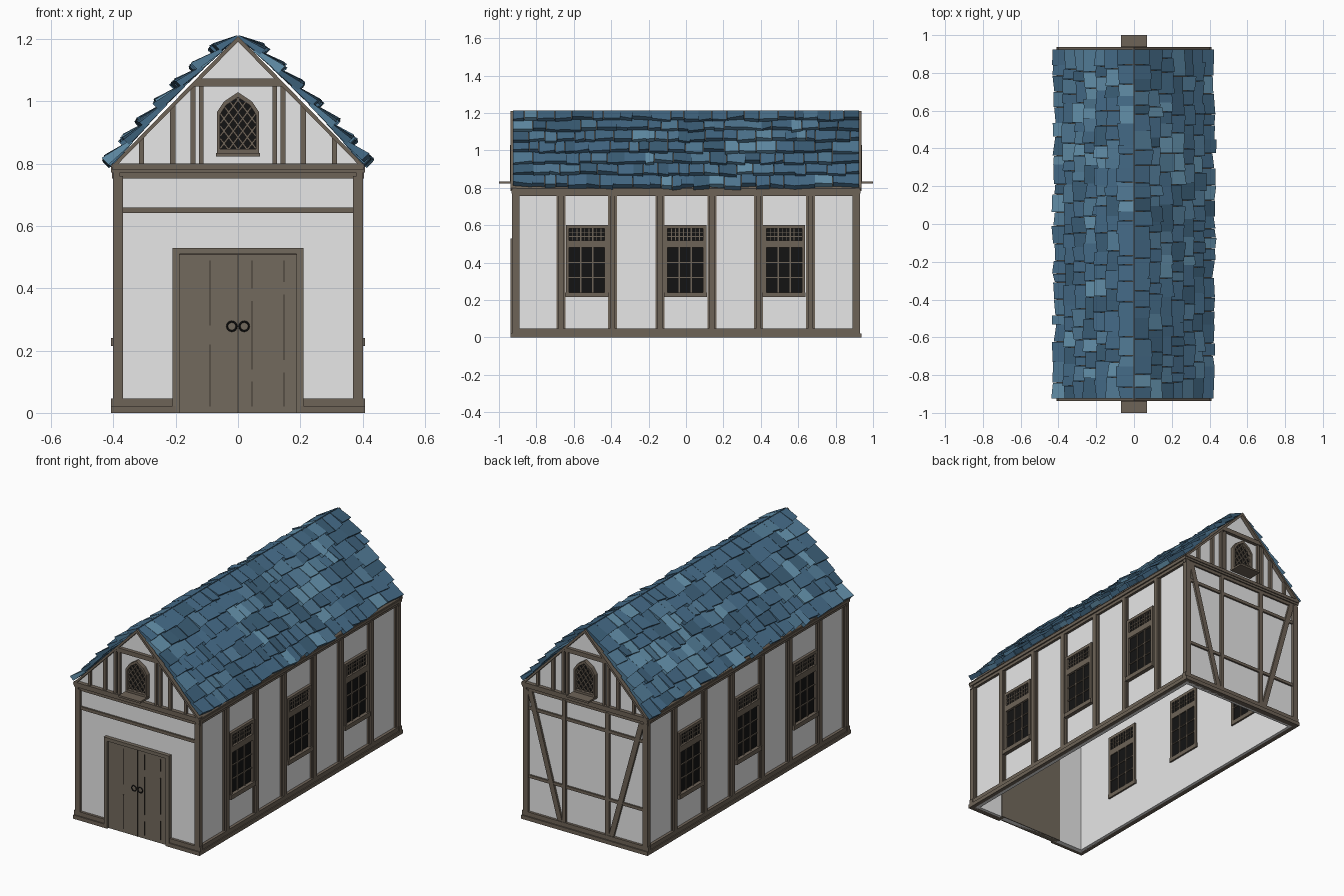
import bpy, bmesh, math, random
from mathutils import Vector

if "Cube" in bpy.data.objects:
    bpy.data.objects.remove(bpy.data.objects["Cube"])

random.seed(4)

def material(name, r, g, b):
    m = bpy.data.materials.new(name)
    m.diffuse_color = (r, g, b, 1)
    m.use_nodes = True
    m.node_tree.nodes["Principled BSDF"].inputs["Base Color"].default_value = m.diffuse_color
    return m

PLASTER = material("plaster", .80, .80, .80)
TIMBER = material("timber", .155, .125, .095)
DOOR = material("door wood", .17, .143, .11)
GROOVE = material("dark groove", .045, .036, .028)
GLASS = material("dark glass", .007, .007, .007)
IRON = material("black iron", .01, .01, .01)
BLUES = [material("roof blue", .06, .15, .25), material("roof dark blue", .045, .115, .19),
         material("roof mid blue", .085, .20, .31), material("roof light blue", .13, .29, .42)]

class Part:
    """Collects solids in one mesh object."""
    def __init__(self, name, *mats):
        self.name, self.mats, self.bm = name, mats, bmesh.new()

    def loft(self, a, b, mat=0):
        """Closed solid between two matching rings of points."""
        va = [self.bm.verts.new(p) for p in a]
        vb = [self.bm.verts.new(p) for p in b]
        n = len(a)
        faces = [self.bm.faces.new(va), self.bm.faces.new(vb[::-1])]
        for i in range(n):
            j = (i + 1) % n
            faces.append(self.bm.faces.new((va[j], va[i], vb[i], vb[j])))
        for f in faces:
            f.material_index = mat

    def prism(self, poly, y0, y1):
        """Extrudes an x-z outline along y."""
        self.loft([(x, y0, z) for x, z in poly], [(x, y1, z) for x, z in poly])

    def box(self, x0, x1, y0, y1, z0, z1):
        self.prism([(x0, z0), (x1, z0), (x1, z1), (x0, z1)], y0, y1)

    def bar(self, p, q, w, y0, y1):
        """Straight bar in the x-z plane."""
        p, q = Vector(p), Vector(q)
        d = (q - p).normalized()
        n = Vector((-d.y, d.x)) * w / 2
        self.prism([p - n, q - n, q + n, p + n], y0, y1)

    def done(self):
        bmesh.ops.recalc_face_normals(self.bm, faces=self.bm.faces)
        me = bpy.data.meshes.new(self.name)
        self.bm.to_mesh(me)
        self.bm.free()
        for m in self.mats:
            me.materials.append(m)
        ob = bpy.data.objects.new(self.name, me)
        bpy.context.collection.objects.link(ob)
        return ob

def roof_z(x):
    return 1.205 - 1.024 * abs(x)

def clip(p, d, poly):
    """Piece of the line p + t*d inside a convex counter-clockwise outline."""
    lo, hi = -9, 9
    for i, a in enumerate(poly):
        e = poly[(i + 1) % len(poly)] - a
        n = Vector((-e.y, e.x))
        k, c = n.dot(d), n.dot(p - a)
        if k > 0:
            lo = max(lo, -c / k)
        else:
            hi = min(hi, -c / k)
    return (p + d * lo, p + d * hi) if hi - lo > .01 else None

# Plaster shell, open at the bottom
walls = Part("plaster_walls", PLASTER)
for s in (-1, 1):
    walls.box(s * .365, s * .385, -.91, .91, 0, .79)
    walls.prism([(-.385, 0), (.385, 0), (.385, .80), (0, 1.195), (-.385, .80)], s * .89, s * .915)
walls.done()

# Sills, wall plates and posts of the long sides
side = Part("side_timbers", TIMBER)
for s in (-1, 1):
    for x, z0, z1 in ((.408, 0, .022), (.402, .022, .047), (.400, .755, .772), (.408, .772, .795)):
        side.box(s * .38, s * x, -.93, .93, z0, z1)
    for y in (-.668, -.393, -.138, .138, .388, .665):
        side.box(s * .38, s * .393, y - .024, y + .024, .04, .76)
        side.box(s * .38, s * .402, y - .014, y + .014, .04, .76)
    for e in (-1, 1):
        side.box(s * .37, s * .402, e * .90, e * .93, .04, .76)
        side.box(s * .38, s * .394, e * .89, e * .91, .04, .76)
side.done()

# Horizontal beams of the two ends; the front sill leaves room for the door
ends = Part("end_timbers", TIMBER)
for s in (-1, 1):
    for y, z0, z1 in ((.925, .752, .77), (.932, .77, .782), (.937, .782, .80)):
        ends.box(-.405, .405, s * .905, s * y, z0, z1)
    ends.box(-.37, .37, s * .905, s * .925, .642, .66)
    for y, z0, z1 in ((.937, 0, .022), (.93, .022, .047)):
        ends.box(s * .20, s * .408, -.905, -y, z0, z1)
for y, z0, z1 in ((.937, 0, .022), (.93, .022, .047)):
    ends.box(-.408, .408, .905, y, z0, z1)
# Back wall framing with slanted braces
ends.box(-.37, .37, .905, .925, .245, .262)
for s in (-1, 1):
    ends.box(s * .128, s * .152, .905, .928, .04, .76)
    ends.bar((s * .36, .755), (s * .165, .045), .03, .905, .927)
ends.done()

# Gable studs and collar beam
gable = Part("gable_timbers", TIMBER)
for s in (-1, 1):
    gable.prism([(-.15, 1.048), (.15, 1.048), (.128, 1.073), (-.128, 1.073)], s * .905, s * .935)
    for x, w in ((.31, .016), (.21, .018), (.145, .016), (.118, .014)):
        for m in (-1, 1):
            a, b = m * x - w / 2, m * x + w / 2
            top = min(roof_z(x), 1.05)
            gable.prism([(a, .79), (b, .79), (b, min(roof_z(b), top)), (a, min(roof_z(a), top))],
                        s * .905, s * .93)
gable.done()

# Pointed gable windows with diamond lattice and a deep ledge
outer = [Vector(p) for p in ((-.068, .832), (.068, .832), (.068, .965), (.045, 1.0), (0, 1.03),
                             (-.045, 1.0), (-.068, .965))]
mid = Vector((0, .925))
inner = [mid + (p - mid) * .84 for p in outer]
frame = Part("gable_window_frames", TIMBER)
pane = Part("gable_window_glass", GLASS)
ledge = Part("gable_window_ledges", TIMBER)
for s in (-1, 1):
    for i in range(len(outer)):
        j = (i + 1) % len(outer)
        frame.prism([outer[i], outer[j], inner[j], inner[i]], s * .885, s * .94)
    for slope in (-1, 1):
        for k in range(-6, 7):
            seg = clip(mid + Vector((k * .03, 0)), Vector((.6, slope * .8)), inner)
            if seg:
                frame.bar(*seg, .006, s * .915, s * .928)
    pane.prism(inner, s * .887, s * .92)
    ledge.box(-.07, .07, s * .90, s * 1.0, .823, .834)
for part in (frame, pane, ledge):
    part.done()

# Side windows: a tall nine-pane sash under a small-paned light
sash = Part("side_window_frames", TIMBER)
glass = Part("side_window_glass", GLASS)
for s in (-1, 1):
    for c in (-.53, -.003, .525):
        def bars(y0, y1, z0, z1, x=.401):
            sash.box(s * .355, s * x, c + y0, c + y1, z0, z1)
        for m in (-1, 1):
            bars(*sorted((m * .095, m * .112)), .22, .60)
        bars(-.115, .115, .215, .24, .408)
        bars(-.112, .112, .583, .60)
        bars(-.112, .112, .482, .517)
        for m in (-1, 1):
            bars(m * .032 - .004, m * .032 + .004, .23, .59, .394)
        for z in (.32, .40):
            bars(-.1, .1, z - .003, z + .003, .394)
        for z in (.54, .562):
            bars(-.1, .1, z - .002, z + .002, .392)
        for k in (-.075, -.053, -.011, .011, .053, .075):
            bars(k - .002, k + .002, .515, .585, .392)
        glass.box(s * .36, s * .388, c - .1, c + .1, .23, .59)
sash.done()
glass.done()

# Double door with frame, plank gaps and ring handles
door = Part("double_door", DOOR)
door.box(-.19, .19, -.925, -.885, 0, .51)
for s in (-1, 1):
    door.box(s * .188, s * .21, -.937, -.885, 0, .53)
door.box(-.19, .19, -.937, -.885, .51, .53)
door.done()
gaps = Part("door_plank_gaps", GROOVE)
for x, z0, z1 in ((0, 0, .51), (-.09, .02, .22), (-.09, .28, .49), (.045, .02, .10), (.045, .14, .36),
                  (.045, .40, .49), (.148, .02, .13), (.148, .17, .38), (.148, .42, .49)):
    gaps.box(x - .002, x + .002, -.927, -.92, z0, z1)
gaps.box(-.19, .19, -.927, -.92, .507, .51)
gaps.done()
for x, name in ((-.02, "left_door_ring"), (.02, "right_door_ring")):
    bpy.ops.mesh.primitive_torus_add(location=(x, -.93, .278), rotation=(math.pi / 2, 0, 0), major_radius=.015,
                                     minor_radius=.003, major_segments=16, minor_segments=6)
    ring = bpy.context.object
    ring.name = name
    ring.data.materials.append(IRON)

# Roof boards, whose ends show as thin gable trim
boards = Part("roof_boards", TIMBER)
for s in (-1, 1):
    boards.prism([(0, 1.21), (s * .41, .79), (s * .396, .788), (0, 1.192)], -.937, .937)
boards.done()

# Rows of uneven overlapping roof tiles
tiles = Part("roof_tiles", *BLUES)
ROWS, LENGTH = 7, .575
pitch = LENGTH / ROWS
for s in (-1, 1):
    def place(u, n, y):
        return (s * max(0, .699 * u + .715 * n), y, 1.21 - .715 * u + .699 * n)
    for row in range(ROWS):
        y = -.925
        while y < .925:
            end = y + random.uniform(.045, .115)
            if end > .885:
                end = .925
            u0 = max(0, row * pitch - .012)
            u1 = (row + 1) * pitch + random.uniform(-.008, .016)
            n0 = .012 * math.sin(math.pi * u0 / LENGTH) - (.004 if row == 0 else 0)
            n1 = .018 + .012 * math.sin(math.pi * min(1, u1 / LENGTH)) + random.uniform(-.004, .007)
            skew, tilt = random.uniform(-.006, .006), random.uniform(-.005, .005)
            def edge(yy, d, t):
                return [place(u0, n0 - .004, yy), place(u0, n0 + .008, yy),
                        place(u1 + d, n1 + .012 + t, yy), place(u1 + d, n1 - .016, yy)]
            tiles.loft(edge(y + .001, skew, tilt), edge(end - .001, -skew, -tilt),
                       random.choices(range(4), (50, 20, 18, 12))[0])
            y = end
tiles.done()
